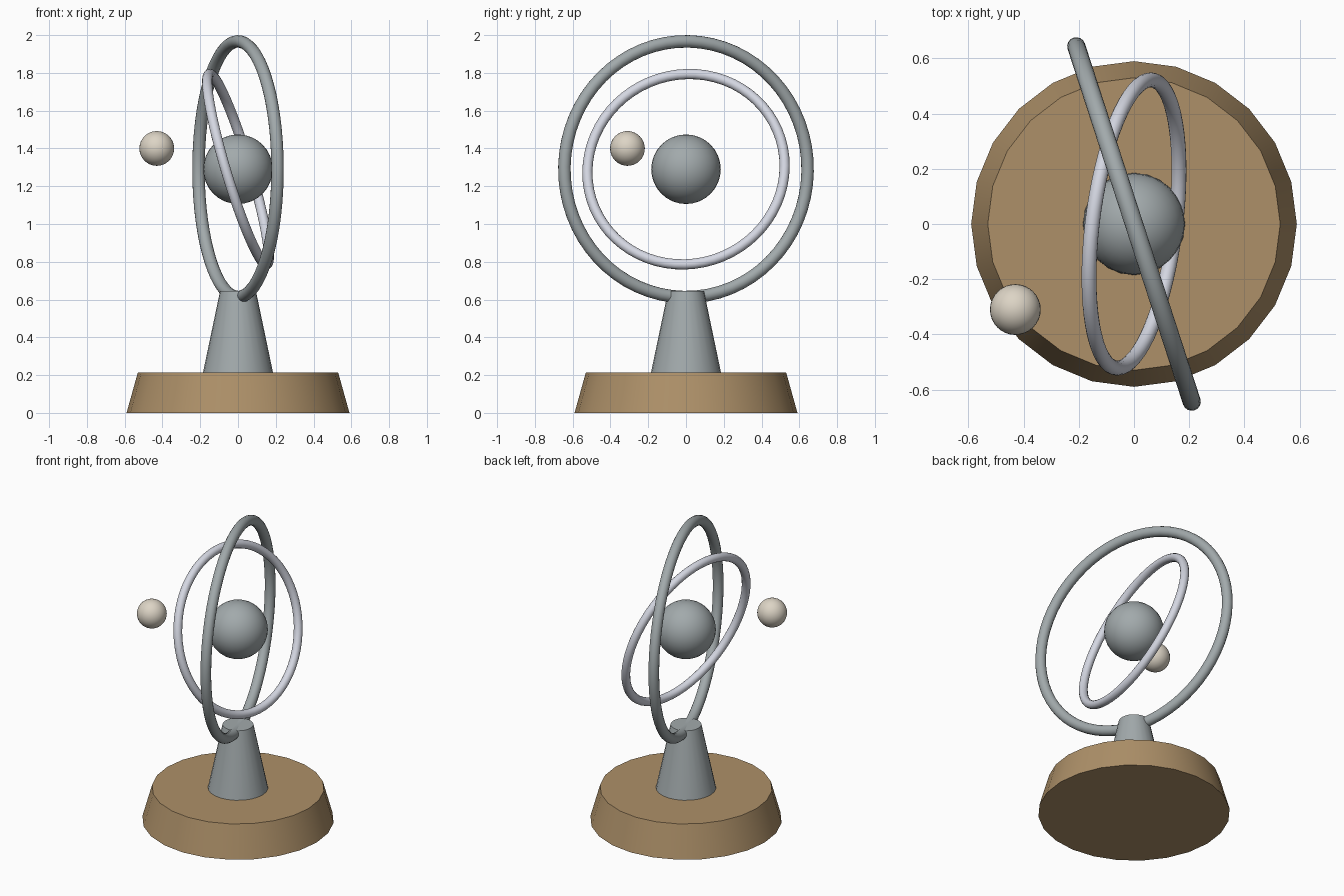
import bpy
import math
from mathutils import Vector

if "Cube" in bpy.data.objects:
    bpy.data.objects.remove(bpy.data.objects["Cube"])


def material(name, rgb):
    mat = bpy.data.materials.new(name)
    mat.diffuse_color = (*rgb, 1)
    mat.use_nodes = True
    mat.node_tree.nodes["Principled BSDF"].inputs["Base Color"].default_value = mat.diffuse_color
    return mat


WOOD = material("wood", (0.42, 0.28, 0.14))
STEEL = material("steel", (0.36, 0.40, 0.41))
SILVER = material("silver", (0.66, 0.68, 0.76))
IVORY = material("ivory", (0.72, 0.66, 0.56))
CENTRE = Vector((0, 0, 1.29))


def finish(name, mat):
    ob = bpy.context.object
    ob.name = name
    ob.data.materials.append(mat)
    bpy.ops.object.shade_smooth_by_angle(angle=math.radians(40))
    return ob


def cone(name, r1, r2, z1, z2, sides, mat):
    bpy.ops.mesh.primitive_cone_add(vertices=sides, radius1=r1, radius2=r2,
                                    depth=z2 - z1, location=(0, 0, (z1 + z2) / 2))
    return finish(name, mat)


def ring(name, radius, tube, normal, mat):
    turn = Vector((0, 0, 1)).rotation_difference(Vector(normal).normalized())
    bpy.ops.mesh.primitive_torus_add(major_radius=radius, minor_radius=tube,
                                     major_segments=64, minor_segments=16,
                                     location=CENTRE, rotation=turn.to_euler())
    return finish(name, mat)


def ball(name, radius, location, mat):
    bpy.ops.mesh.primitive_uv_sphere_add(segments=32, ring_count=16,
                                         radius=radius, location=location)
    return finish(name, mat)


# Stand
cone("base", 0.59, 0.53, 0, 0.215, 24, WOOD)
cone("pedestal", 0.185, 0.095, 0.215, 0.645, 24, STEEL)

# Tilted rings around the central globe
a = math.radians(18)
ring("outer_ring", 0.677, 0.033, (math.cos(a), math.sin(a), 0), STEEL)
ring("inner_ring", 0.526, 0.027, (0.951, -0.12, 0.286), SILVER)

# Globe and its small moon
ball("globe", 0.184, CENTRE, STEEL)
ball("moon", 0.092, (-0.43, -0.31, 1.40), IVORY)
